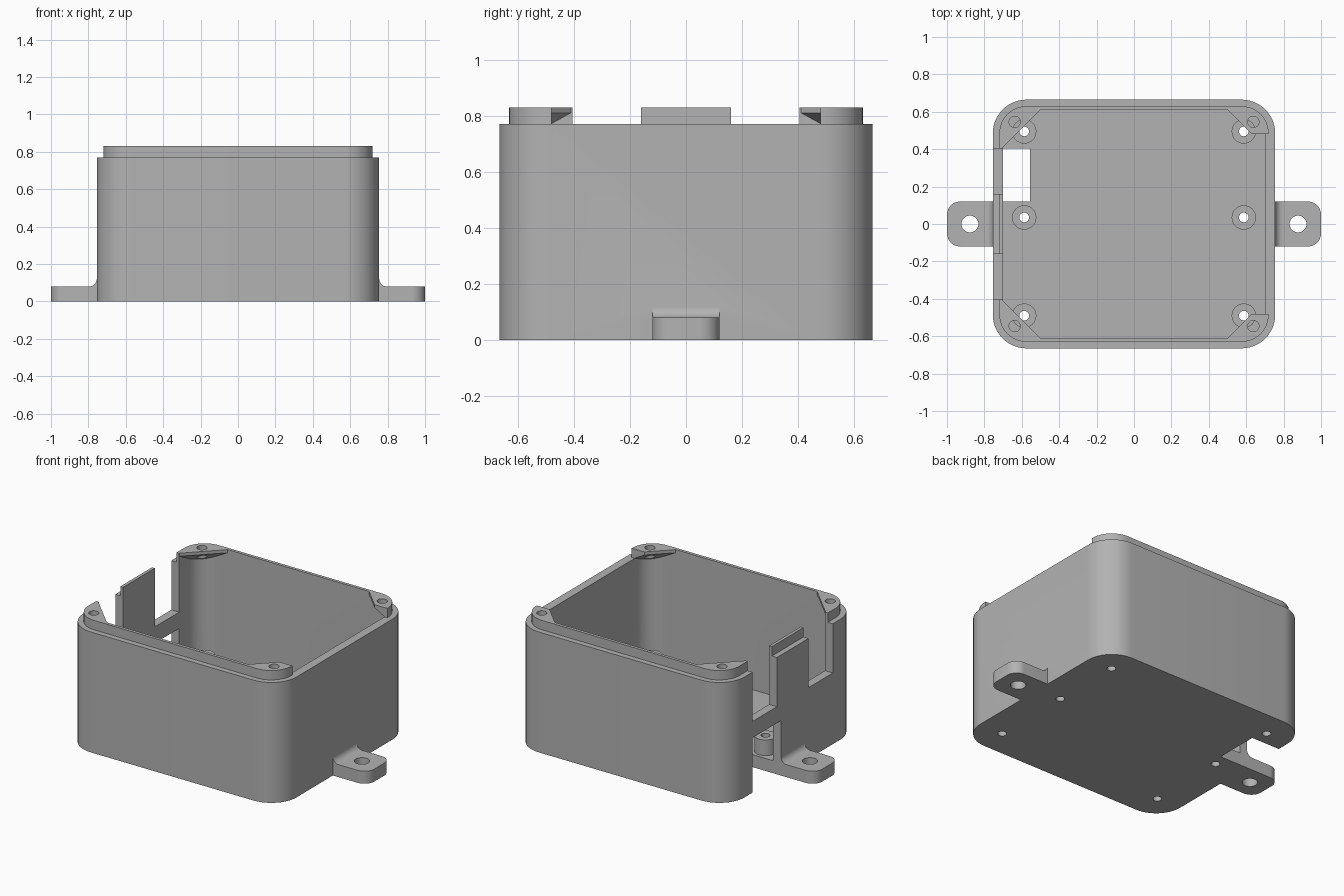
import bpy, bmesh, math

if "Cube" in bpy.data.objects:
    bpy.data.objects.remove(bpy.data.objects["Cube"], do_unlink=True)

grey = bpy.data.materials.new("plain_grey")
grey.use_nodes = True
grey.diffuse_color = (0.45, 0.45, 0.45, 1)
grey.node_tree.nodes["Principled BSDF"].inputs["Base Color"].default_value = (0.45, 0.45, 0.45, 1)


def solid(name, bottom, top):
    """Closed prism between two matching loops of points."""
    bm = bmesh.new()
    low = [bm.verts.new(p) for p in bottom]
    high = [bm.verts.new(p) for p in top]
    bm.faces.new(low[::-1])
    bm.faces.new(high)
    for i in range(len(low)):
        j = (i + 1) % len(low)
        bm.faces.new((low[i], low[j], high[j], high[i]))
    bmesh.ops.recalc_face_normals(bm, faces=bm.faces)
    mesh = bpy.data.meshes.new(name)
    bm.to_mesh(mesh)
    bm.free()
    mesh.materials.append(grey)
    obj = bpy.data.objects.new(name, mesh)
    bpy.context.scene.collection.objects.link(obj)
    return obj


def prism(name, outline, z0, z1):
    return solid(name, [(x, y, z0) for x, y in outline], [(x, y, z1) for x, y in outline])


def rounded(cx, hx, hy, r, steps=12):
    """Rectangle outline with rounded corners."""
    pts = []
    for k, (sx, sy) in enumerate(((1, 1), (-1, 1), (-1, -1), (1, -1))):
        for i in range(steps + 1):
            a = math.pi / 2 * (k + i / steps)
            pts.append((cx + sx * (hx - r) + r * math.cos(a), sy * (hy - r) + r * math.sin(a)))
    return pts


def box(name, x0, x1, y0, y1, z0, z1):
    return prism(name, [(x0, y0), (x1, y0), (x1, y1), (x0, y1)], z0, z1)


def cylinder(name, x, y, r, z0, z1, n=32):
    ring = [(x + r * math.cos(math.tau * i / n), y + r * math.sin(math.tau * i / n)) for i in range(n)]
    return prism(name, ring, z0, z1)


def combine(target, tool, operation):
    """Apply a boolean and discard the tool."""
    tool.hide_render = True
    mod = target.modifiers.new("boolean", "BOOLEAN")
    mod.operation, mod.solver, mod.object = operation, "EXACT", tool
    bpy.context.view_layer.update()
    evaluated = target.evaluated_get(bpy.context.evaluated_depsgraph_get())
    mesh = bpy.data.meshes.new_from_object(evaluated)
    target.modifiers.clear()
    target.data = mesh
    bpy.data.objects.remove(tool, do_unlink=True)


def add(target, tool):
    combine(target, tool, "UNION")


def cut(target, tool):
    combine(target, tool, "DIFFERENCE")


# Outer shell and the stepped rim
case = prism("enclosure_case", rounded(0, 0.755, 0.665, 0.18), 0, 0.77)
add(case, prism("rim", rounded(0, 0.72, 0.63, 0.145), 0.5, 0.83))

# Mounting tabs with a fillet where they meet the wall
for s in (-1, 1):
    add(case, prism("mounting_tab", rounded(s * 0.8, 0.2, 0.12, 0.07), 0, 0.08))
    profile = [(0.73, 0.04), (0.795, 0.04)]
    for i in range(9):
        a = math.pi / 2 * i / 8
        profile.append((0.795 - 0.04 * math.sin(a), 0.12 - 0.04 * math.cos(a)))
    profile.append((0.73, 0.12))
    add(case, solid("tab_fillet", [(s * x, -0.12, z) for x, z in profile],
                    [(s * x, 0.12, z) for x, z in profile]))

# Cavity, leaving the screw bosses and the sloped corner gussets standing
boss_spots = [(s * 0.587, y) for s in (-1, 1) for y in (-0.49, 0.035, 0.495)]
corners = [(sx, sy) for sx in (-1, 1) for sy in (-1, 1)]
cavity = prism("cavity", rounded(0, 0.7, 0.61, 0.125), 0.08, 1)
for x, y in boss_spots:
    cut(cavity, cylinder("boss", x, y, 0.065, 0.02, 0.18))
for sx, sy in corners:
    under = [(0.8, 0.31, 0.81), (0.8, 0.71, 0.59), (0.4, 0.71, 0.81)]
    under = [(sx * x, sy * y, z) for x, y, z in under]
    cut(cavity, solid("corner_gusset", under, [(x, y, 1.1) for x, y, z in under]))
cut(case, cavity)

# Rim gap on the left wall, two slots and a floor-level opening on the right wall
cut(case, box("rim_gap", 0.5, 0.9, -0.48, 0.48, 0.77, 1))
cut(case, box("back_slot", -0.9, -0.62, 0.16, 0.405, 0.455, 1))
cut(case, box("front_slot", -0.9, -0.62, -0.405, -0.16, 0.455, 1))
cut(case, box("cable_opening", -0.9, -0.555, 0.12, 0.405, -0.1, 0.35))

# Screw holes
for x, y in boss_spots:
    cut(case, cylinder("boss_hole", x, y, 0.026, -0.1, 0.3, 24))
for sx, sy in corners:
    cut(case, cylinder("lid_hole", sx * 0.638, sy * 0.546, 0.03, 0.5, 1, 24))
for s in (-1, 1):
    cut(case, cylinder("tab_hole", s * 0.877, 0, 0.045, -0.1, 0.2))

bpy.ops.object.select_all(action="DESELECT")
case.select_set(True)
bpy.context.view_layer.objects.active = case
bpy.ops.object.shade_smooth_by_angle(angle=math.radians(30))
